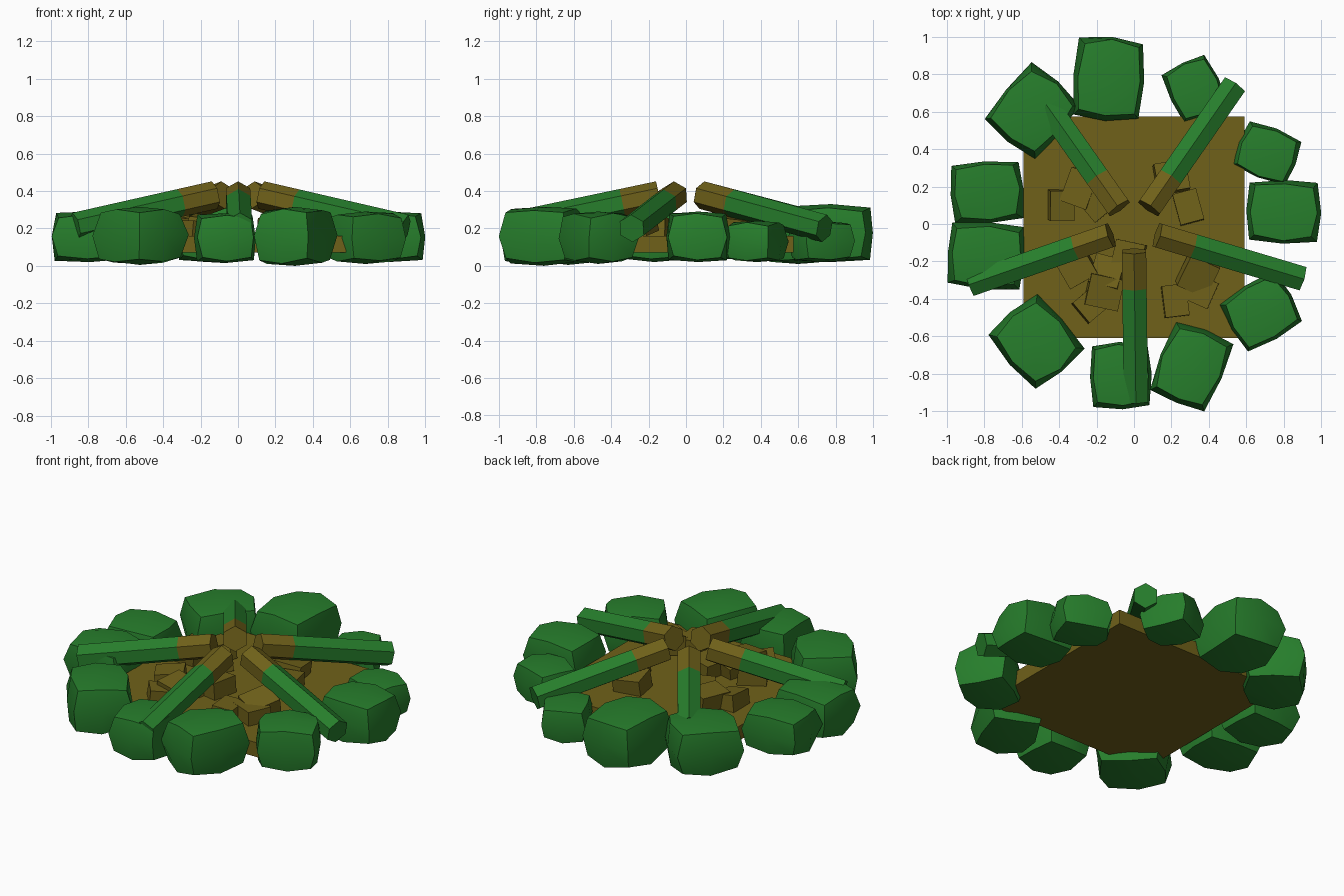
import bpy, bmesh, math, random
from mathutils import Vector, Matrix, Euler

if "Cube" in bpy.data.objects:
    bpy.data.objects.remove(bpy.data.objects["Cube"])

random.seed(4)


def material(name, rgb):
    m = bpy.data.materials.new(name)
    m.diffuse_color = (*rgb, 1)
    m.use_nodes = True
    m.node_tree.nodes["Principled BSDF"].inputs["Base Color"].default_value = m.diffuse_color
    return m


GREEN = material("green", (0.02, 0.21, 0.025))
OLIVE = material("olive", (0.16, 0.12, 0.01))


def finish(bm, name, mats, smooth=None):
    bmesh.ops.recalc_face_normals(bm, faces=bm.faces)
    if smooth:
        for f in bm.faces:
            f.smooth = True
        for e in bm.edges:
            e.smooth = len(e.link_faces) == 2 and e.calc_face_angle() < math.radians(smooth)
    me = bpy.data.meshes.new(name)
    bm.to_mesh(me)
    bm.free()
    for m in mats:
        me.materials.append(m)
    ob = bpy.data.objects.new(name, me)
    bpy.context.collection.objects.link(ob)
    return ob


def block(size, matrix, edge=1.0, corner=1.0, jitter=0.0, cuts=0):
    """Box whose edges and corners can be pulled in to make a lumpy stone."""
    bm = bmesh.new()
    bmesh.ops.create_cube(bm, size=2)
    if cuts:
        bmesh.ops.subdivide_edges(bm, edges=bm.edges[:], cuts=cuts, use_grid_fill=True)
    for v in bm.verts:
        n = sum(abs(c) > 0.5 for c in v.co)
        v.co *= {1: 1.0, 2: edge, 3: corner}[n]
        j = Vector([random.uniform(-jitter, jitter) for _ in range(3)])
        v.co = Vector([(v.co[i] + (j[i] if n > 1 else 0)) * size[i] / 2 for i in range(3)])
    bm.transform(matrix)
    return bm


# Ash bed slab
finish(block((1.18, 1.185, 0.09), Matrix.Translation((0, -0.017, 0.115))), "ash_bed", [OLIVE])

# Ring of stones: x, y, size x, size y, turn, bottom, top
STONES = [
    (-0.135, 0.775, 0.38, 0.45, -5, 0.02, 0.33),
    (-0.54, 0.60, 0.37, 0.42, -40, 0.01, 0.31),
    (-0.785, 0.17, 0.39, 0.33, 5, 0.03, 0.28),
    (-0.79, -0.17, 0.41, 0.36, -4, 0.02, 0.29),
    (-0.525, -0.63, 0.37, 0.42, 41, 0.005, 0.315),
    (-0.07, -0.81, 0.33, 0.36, 3, 0.015, 0.28),
    (0.305, -0.76, 0.35, 0.42, -22, 0.0, 0.315),
    (0.68, -0.47, 0.37, 0.33, 30, 0.01, 0.29),
    (0.80, 0.065, 0.40, 0.34, -2, 0.02, 0.29),
    (0.71, 0.38, 0.33, 0.28, -22, 0.02, 0.24),
    (0.325, 0.72, 0.28, 0.31, 25, 0.02, 0.24),
]
for i, (x, y, sx, sy, turn, lo, hi) in enumerate(STONES):
    mat = Matrix.Translation((x, y, (lo + hi) / 2)) @ Matrix.Rotation(math.radians(turn), 4, 'Z')
    finish(block((sx, sy, hi - lo), mat, 0.91, 0.78, 0.04, 1), f"ring_stone_{i+1}", [GREEN], 40)


# Leaning six-sided logs with a charred inner end
def log(name, inner, outer, r=0.075, char=0.2):
    a, b = Vector(inner), Vector(outer)
    d = (b - a).normalized()
    side = d.cross(Vector((0, 0, 1))).normalized()
    up = side.cross(d)
    bm = bmesh.new()
    rings = []
    for p in (a, a + d * char, b):
        rings.append([bm.verts.new(p + r * (up * math.cos(k * math.pi / 3) + side * math.sin(k * math.pi / 3)))
                      for k in range(6)])
    for s in range(2):
        for k in range(6):
            f = bm.faces.new((rings[s][k], rings[s][(k + 1) % 6], rings[s + 1][(k + 1) % 6], rings[s + 1][k]))
            f.material_index = 1 - s
    bm.faces.new(rings[0]).material_index = 1
    bm.faces.new(rings[2])
    finish(bm, name, [GREEN, OLIVE])


LOGS = [
    ((0.0, -0.145), (0.01, -0.945), 0.21),
    ((0.08, 0.085), (0.535, 0.74), 0.20),
    ((0.125, -0.06), (0.895, -0.29), 0.20),
    ((-0.125, -0.06), (-0.87, -0.32), 0.21),
    ((-0.08, 0.085), (-0.46, 0.625), 0.235),
]
for i, (p, q, z) in enumerate(LOGS):
    log(f"log_{i+1}", (*p, 0.378), (*q, z))

# Tilted coals on the bed: x, y, size x, size y, turn, centre height
COALS = [
    (-0.39, 0.10, 0.13, 0.16, 0, 0.19), (-0.29, 0.19, 0.15, 0.19, -20, 0.21),
    (-0.20, 0.11, 0.13, 0.15, 40, 0.21), (0.20, 0.25, 0.17, 0.16, 10, 0.20),
    (0.29, 0.09, 0.13, 0.17, 15, 0.19), (-0.30, -0.24, 0.17, 0.15, 30, 0.20),
    (-0.23, -0.43, 0.15, 0.14, 40, 0.18), (-0.16, -0.36, 0.18, 0.17, -12, 0.21),
    (-0.03, -0.18, 0.16, 0.17, -12, 0.20), (0.34, -0.27, 0.17, 0.18, -24, 0.21),
    (0.34, -0.35, 0.18, 0.15, -24, 0.19), (0.22, -0.41, 0.13, 0.17, 7, 0.19),
    (-0.14, -0.26, 0.16, 0.16, -15, 0.20),
]
for i, (x, y, sx, sy, turn, z) in enumerate(COALS):
    tilt = Euler((random.uniform(-.2, .2), random.uniform(-.2, .2), math.radians(turn)))
    finish(block((sx, sy, 0.11), Matrix.Translation((x, y, z)) @ tilt.to_matrix().to_4x4()),
           f"coal_{i+1}", [OLIVE])
